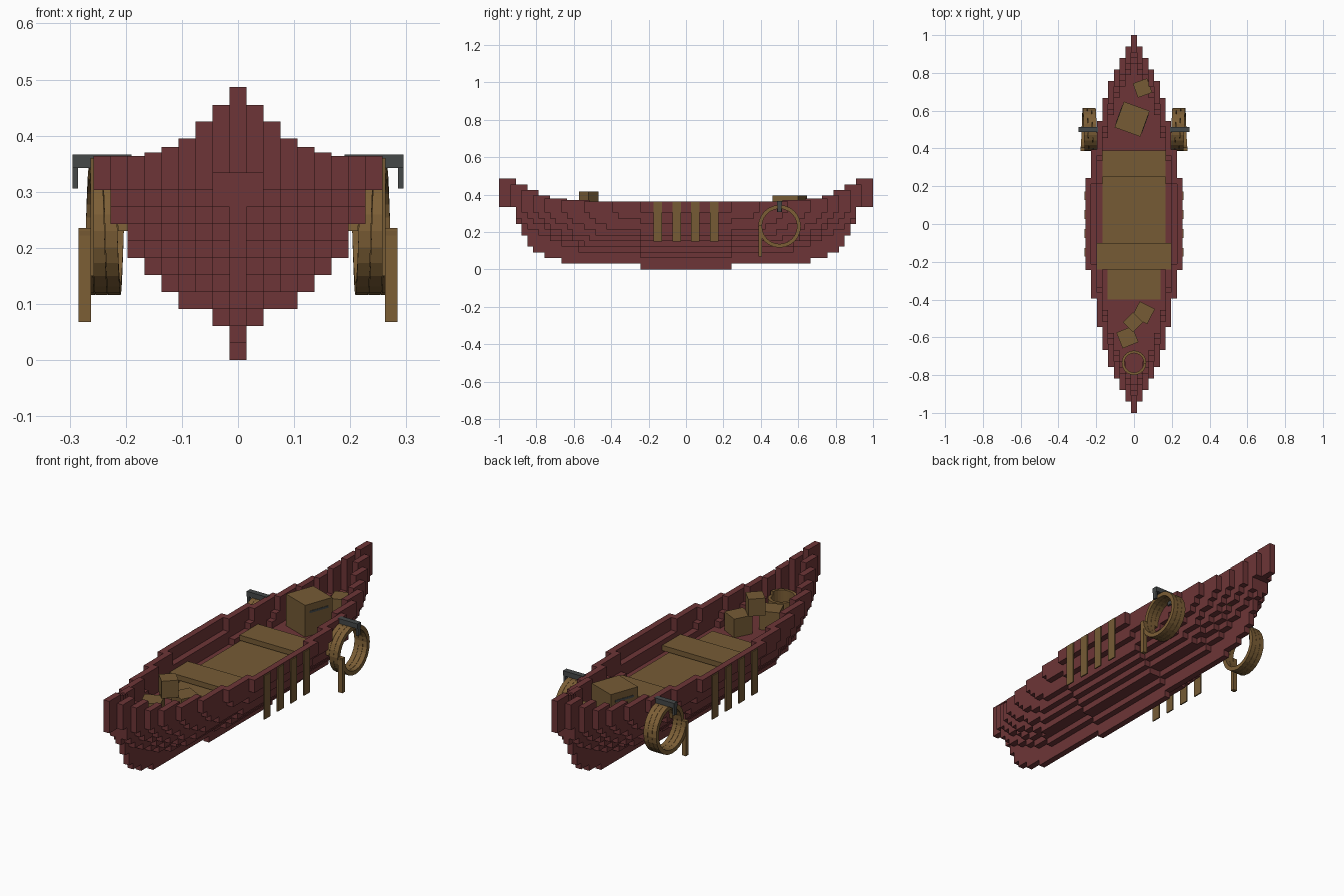
import bpy, bmesh, math
from mathutils import Vector, Matrix

if "Cube" in bpy.data.objects:
    bpy.data.objects.remove(bpy.data.objects["Cube"])

V = 2 / 66            # block size of the hull


def material(name, rgb):
    m = bpy.data.materials.new(name)
    m.diffuse_color = (*rgb, 1)
    m.use_nodes = True
    m.node_tree.nodes["Principled BSDF"].inputs["Base Color"].default_value = m.diffuse_color
    return m


RED = material("dark red wood", (0.155, 0.036, 0.038))
WOOD = material("brown wood", (0.18, 0.105, 0.036))
ROPE = material("tan rope", (0.20, 0.112, 0.036))
IRON = material("grey iron", (0.06, 0.066, 0.066))


def finish(name, bm, mat):
    bmesh.ops.recalc_face_normals(bm, faces=bm.faces)
    me = bpy.data.meshes.new(name)
    bm.to_mesh(me)
    bm.free()
    me.materials.append(mat)
    ob = bpy.data.objects.new(name, me)
    bpy.context.collection.objects.link(ob)
    return ob


def box(name, x, y, z, mat, turn=0):
    """Box from (min, max) ranges, turned about its own vertical axis."""
    bm = bmesh.new()
    size = [b - a for a, b in (x, y, z)]
    mid = Vector([(a + b) / 2 for a, b in (x, y, z)])
    bmesh.ops.create_cube(bm, size=1, matrix=Matrix.Translation(mid)
                          @ Matrix.Rotation(math.radians(turn), 4, 'Z')
                          @ Matrix.Diagonal((*size, 1)))
    return finish(name, bm, mat)


def crate(name, cx, cy, z0, side, height, turn):
    h = side / 2
    return box(name, (cx - h, cx + h), (cy - h, cy + h), (z0, z0 + height), WOOD, turn)


# --- hull: stepped blocks; half length and height limits for each plank row
HALF_LEN = [33, 31, 29, 27, 25, 22, 18, 13, 8]
LOWEST = [0, 2, 3, 3, 4, 5, 6, 8, 10]
TOP = [18, 17, 16, 15, 14, 13, 12, 12, 12]
LEVELS = [i * V for i in range(13)] + [0.37, 0.38, 0.395, 0.425, 0.455, 0.487]
KEEL = [8, 22, 25, 27, 28, 28, 29, 29, 30, 30, 30]
DECK = 8


def half_length(k, layer):
    if k > 8 or layer < LOWEST[k] or layer >= TOP[k]:
        return 0
    if layer > 10:
        return HALF_LEN[k]
    if k == 0:
        return KEEL[layer]
    f = (layer - LOWEST[k]) / max(1, 10 - LOWEST[k])
    reach = HALF_LEN[k] if k == 8 else round(8 + (HALF_LEN[k] - 8) * f ** 0.35)
    return min(reach, KEEL[layer])


cells = set()
for layer in range(18):
    for i in range(-8, 9):
        for j in range(66):
            k, y = abs(i), abs(j - 32.5) + 0.5
            if y > half_length(k, layer):
                continue
            # open space above the deck, one block inside the outline
            outer = half_length(k + 1, min(layer, 11))
            if layer >= DECK and y < outer:
                continue
            cells.add((i, j, layer))

bm = bmesh.new()
verts = {}


def corner(i, j, l):
    if (i, j, l) not in verts:
        verts[i, j, l] = bm.verts.new(((i - 0.5) * V, (j - 33) * V, LEVELS[l]))
    return verts[i, j, l]


for c in cells:
    for axis in range(3):
        for s in (0, 1):
            n = list(c)
            n[axis] += 2 * s - 1
            if tuple(n) in cells:
                continue
            quad = []
            for a, b in ((0, 0), (1, 0), (1, 1), (0, 1)):
                p = list(c)
                p[axis] += s
                p[(axis + 1) % 3] += a
                p[(axis + 2) % 3] += b
                quad.append(corner(*p))
            bm.faces.new(quad if s else quad[::-1])
me = bpy.data.meshes.new("hull")
bm.to_mesh(me)
bm.free()
me.materials.append(RED)
bpy.context.collection.objects.link(bpy.data.objects.new("hull", me))

# --- floor boards and benches
box("floor_main", (-0.167, 0.167), (-0.24, 0.26), (0.235, 0.25), WOOD)
box("floor_front", (-0.14, 0.14), (-0.40, -0.24), (0.235, 0.25), WOOD)
box("bench_front", (-0.197, 0.197), (-0.24, -0.10), (0.255, 0.28), WOOD)
box("bench_back", (-0.167, 0.167), (0.25, 0.39), (0.255, 0.28), WOOD)

# --- cargo crates
crate("large_crate", -0.01, 0.555, 0.242, 0.145, 0.153, -20)
crate("small_back_crate", 0.045, 0.72, 0.242, 0.08, 0.105, 20)
crate("front_crate_right", 0.05, -0.47, 0.242, 0.09, 0.09, -27)
crate("front_crate_left", -0.035, -0.6, 0.242, 0.09, 0.09, 22)
crate("stacked_crate", -0.005, -0.52, 0.332, 0.075, 0.083, 45)

# dark label strips on the large crate
for s in (-1, 1):
    a = math.radians(-20)
    cx, cy = -0.01 + s * 0.0735 * math.cos(a), 0.555 + s * 0.0735 * math.sin(a)
    box("crate_label", (cx - 0.001, cx + 0.001), (cy - 0.05, cy + 0.05),
        (0.352, 0.362), IRON, -20)


def coil(name, origin, axis, u, w, radius, turns, start, end, wide, thick):
    """Square-section rope wound around an axis from offset start to end."""
    bm = bmesh.new()
    axis, u, w, origin = Vector(axis), Vector(u), Vector(w), Vector(origin)
    steps, prev, first = turns * 24, None, None
    for n in range(steps + 1):
        t = n / steps
        a = 2 * math.pi * turns * t
        out = u * math.cos(a) + w * math.sin(a)
        mid = origin + axis * (start + (end - start) * t)
        ring = [bm.verts.new(mid + out * (radius + r * thick / 2) + axis * q * wide / 2)
                for r, q in ((-1, -1), (1, -1), (1, 1), (-1, 1))]
        if prev:
            for m in range(4):
                bm.faces.new((prev[m], prev[m - 1], ring[m - 1], ring[m]))
        else:
            first = ring
        prev = ring
    bm.faces.new(first)
    bm.faces.new(prev)
    return finish(name, bm, ROPE)


# --- rope coil on the front deck
coil("deck_rope", (0, -0.735, 0), (0, 0, 1), (1, 0, 0), (0, 1, 0),
     0.058, 4, 0.252, 0.325, 0.02, 0.014)

for s, side in ((1, "right"), (-1, "left")):
    def span(a, b):
        return tuple(sorted((s * a, s * b)))
    # rope coils hung outside, each with a loose tail
    coil(side + "_rope_coil", (0, 0.5, 0.23), (s, 0, 0), (0, -1, 0), (0, 0, 1),
         0.104, 3, 0.203, 0.272, 0.022, 0.02)
    box(side + "_rope_tail", span(0.262, 0.284), (0.387, 0.406), (0.068, 0.235), ROPE)
    # iron hooks over the rail
    box(side + "_hook_bar", span(0.19, 0.295), (0.487, 0.513), (0.342, 0.366), IRON)
    box(side + "_hook_tip", span(0.285, 0.295), (0.49, 0.51), (0.306, 0.342), IRON)
    box(side + "_hook_back", span(0.197, 0.207), (0.487, 0.513), (0.306, 0.342), IRON)
    # hanging side straps
    for n in range(4):
        y = -0.15 + n * 0.1
        box(side + "_strap", span(0.257, 0.263), (y - 0.023, y + 0.023),
            (0.15, 0.36), WOOD)
